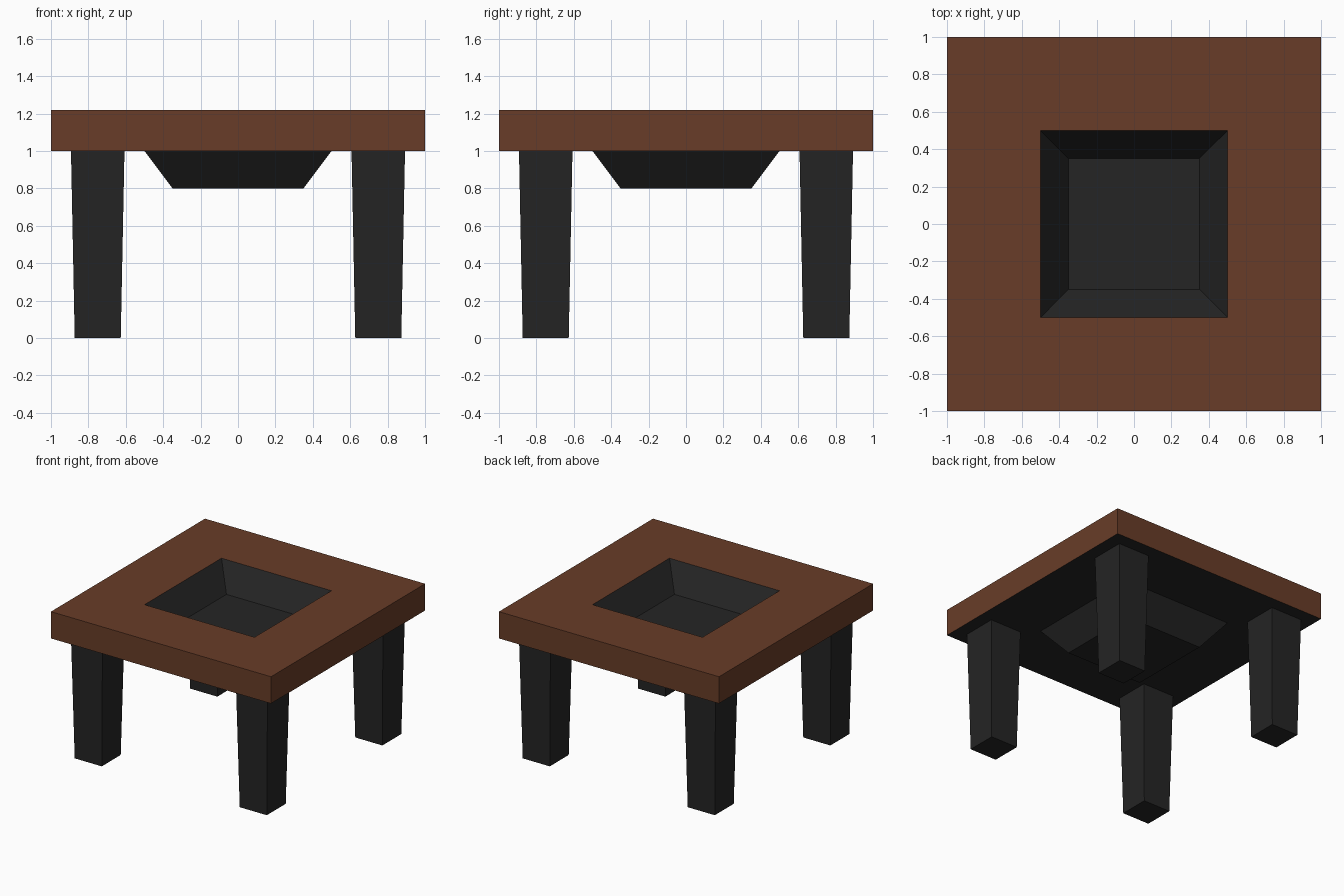
import bpy, bmesh

if "Cube" in bpy.data.objects:
    bpy.data.objects.remove(bpy.data.objects["Cube"])


def material(name, color):
    m = bpy.data.materials.new(name)
    m.diffuse_color = (*color, 1)
    m.use_nodes = True
    m.node_tree.nodes["Principled BSDF"].inputs["Base Color"].default_value = m.diffuse_color
    return m


wood = material("brown_wood", (0.14, 0.046, 0.021))
black = material("black_metal", (0.018, 0.018, 0.018))


def square_loft(name, rings, mats, bands, location=(0, 0, 0)):
    """Stack square rings (half width, z), joined by side bands and capped at both ends."""
    bm = bmesh.new()
    loops = [[bm.verts.new((sx * h, sy * h, z))
              for sx, sy in ((-1, -1), (1, -1), (1, 1), (-1, 1))] for h, z in rings]
    for a, b, mat in zip(loops, loops[1:], bands):
        for i in range(4):
            j = (i + 1) % 4
            bm.faces.new((a[i], a[j], b[j], b[i])).material_index = mat
    bm.faces.new(loops[0])
    bm.faces.new(loops[-1])
    bmesh.ops.recalc_face_normals(bm, faces=bm.faces)
    mesh = bpy.data.meshes.new(name)
    bm.to_mesh(mesh)
    bm.free()
    for m in mats:
        mesh.materials.append(m)
    obj = bpy.data.objects.new(name, mesh)
    obj.location = location
    bpy.context.collection.objects.link(obj)
    return obj


# Table top with sunken bowl: bowl inside, wooden frame, underside, bowl outside
square_loft("table_top_with_bowl",
            [(0.35, 1.02), (0.5, 1.22), (1, 1.22), (1, 1.0), (0.5, 1.0), (0.35, 0.8)],
            [black, wood], [0, 1, 1, 0, 0])

# Four tapered legs
for y, end in ((-0.75, "front"), (0.75, "back")):
    for x, side in ((-0.75, "left"), (0.75, "right")):
        square_loft(f"{end}_{side}_leg", [(0.123, 0), (0.143, 1.0)], [black], [0], (x, y, 0))
